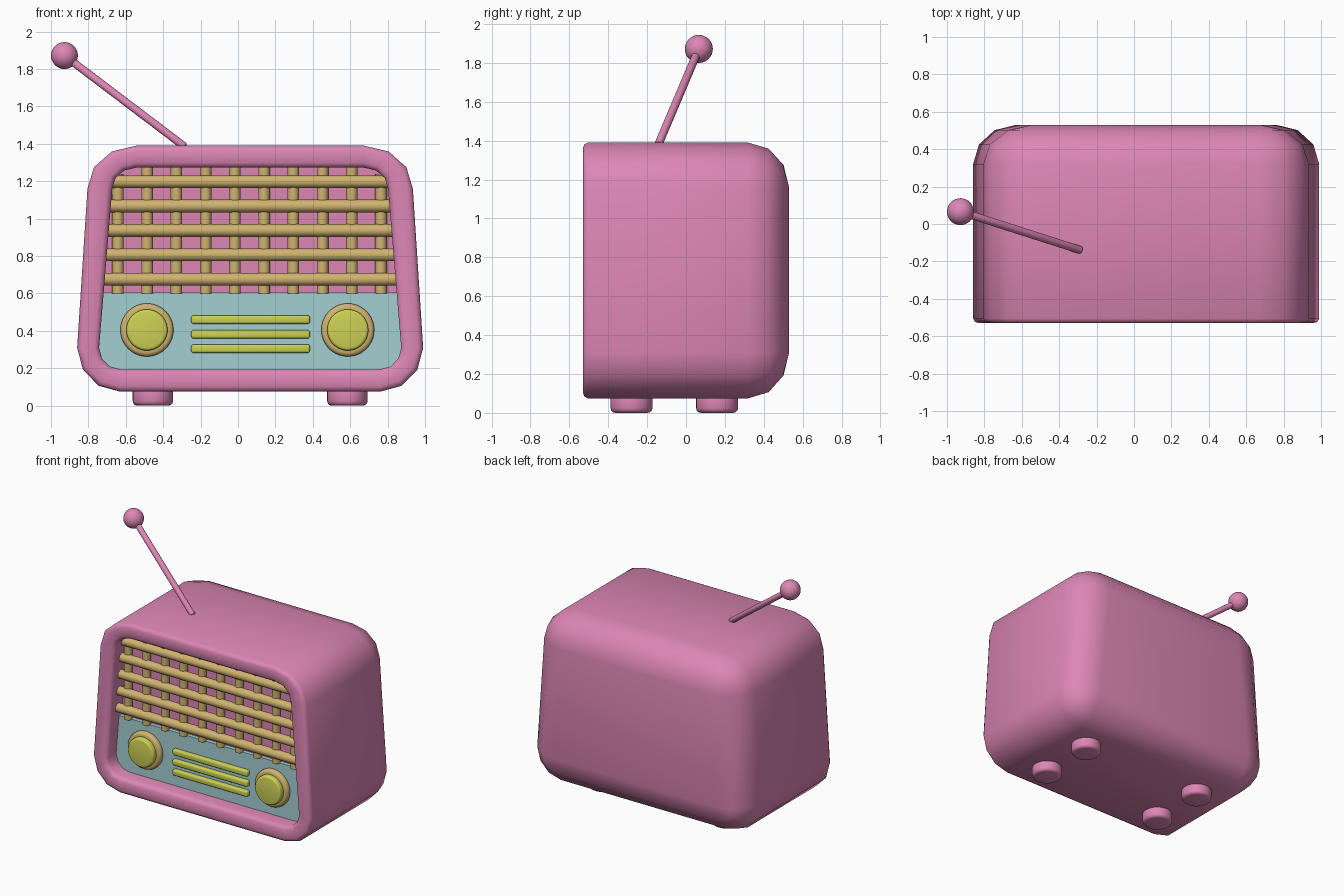
import bpy, bmesh
from math import sin, cos, pi, radians
from mathutils import Vector

if "Cube" in bpy.data.objects:
    bpy.data.objects.remove(bpy.data.objects["Cube"])

CX = 0.065  # cabinet centre line


def material(name, rgb):
    m = bpy.data.materials.new(name)
    m.diffuse_color = (*rgb, 1)
    m.use_nodes = True
    m.node_tree.nodes["Principled BSDF"].inputs["Base Color"].default_value = m.diffuse_color
    return m


PINK = material("pink", (0.72, 0.24, 0.46))
TEAL = material("teal", (0.37, 0.63, 0.65))
TAN = material("tan", (0.63, 0.45, 0.16))
LIME = material("lime", (0.61, 0.64, 0.09))


def finish(ob, mat, name, bevel=0, segments=3, angle=50):
    ob.name = name
    ob.data.materials.append(mat)
    bpy.ops.object.select_all(action='DESELECT')
    bpy.context.view_layer.objects.active = ob
    ob.select_set(True)
    if bevel:
        b = ob.modifiers.new("bevel", 'BEVEL')
        b.width, b.segments = bevel, segments
        b.limit_method, b.angle_limit = 'ANGLE', radians(40)
        bpy.ops.object.modifier_apply(modifier="bevel")
    bpy.ops.object.shade_smooth_by_angle(angle=radians(angle))
    return ob


def rod(name, a, b, r, mat, bevel=0, sides=24):
    a, b = Vector(a), Vector(b)
    d = b - a
    bpy.ops.mesh.primitive_cylinder_add(
        vertices=sides, radius=r, depth=d.length, location=(a + b) / 2,
        rotation=d.to_track_quat('Z', 'Y').to_euler())
    return finish(bpy.context.object, mat, name, bevel)


def loft(name, rings, mat, angle=50):
    bm = bmesh.new()
    loops = [[bm.verts.new(p) for p in ring] for ring in rings]
    n = len(loops[0])
    for p, q in zip(loops, loops[1:]):
        for i in range(n):
            j = (i + 1) % n
            bm.faces.new((p[i], p[j], q[j], q[i]))
    bm.faces.new(loops[0])
    bm.faces.new(loops[-1])
    bmesh.ops.remove_doubles(bm, verts=bm.verts, dist=1e-4)
    bmesh.ops.recalc_face_normals(bm, faces=bm.faces)
    me = bpy.data.meshes.new(name)
    bm.to_mesh(me)
    bm.free()
    ob = bpy.data.objects.new(name, me)
    bpy.context.collection.objects.link(ob)
    return finish(ob, mat, name, angle=angle)


# Tapered outline with three-segment corners; k shrinks the corner radius
CORNERS = [(1, 0.695, 0.31, 0.23, -0.235, (90, 60, 30, 0)),
           (1, 0.61, 1.16, 0.26, 0.23, (0, 30, 60, 90)),
           (-1, 0.61, 1.16, 0.26, 0.23, (90, 60, 30, 0)),
           (-1, 0.695, 0.31, 0.23, -0.235, (0, 30, 60, 90))]


def outline(y, k):
    return [(CX + s * (cx + rx * k * cos(radians(a))), y, cz + rz * k * sin(radians(a)))
            for s, cx, cz, rx, rz, angles in CORNERS for a in angles]


def opening_half(z):
    return 0.808 - (z - 0.31) * 0.0835


# Cabinet: recess, rounded front rim, straight walls, rounded back
front = [(-0.38, 0.49), (-0.50, 0.49), (-0.518, 0.52), (-0.53, 0.60),
         (-0.53, 0.88), (-0.523, 0.96), (-0.505, 1.0)]
back = [(0.32 + 0.21 * sin(t * pi / 6), cos(t * pi / 6)) for t in range(4)]
loft("cabinet", [outline(y, k) for y, k in front + back], PINK)

# Control panel fills the lower part of the recess
top_z = 0.604


def panel(y):
    pts = outline(y, 0.495)
    w = opening_half(top_z) + 0.004
    return pts[:4] + [(CX + w, y, top_z), (CX - w, y, top_z)] + pts[-4:]


loft("control_panel", [panel(-0.37), panel(-0.41)], TEAL, 30)

# Woven speaker grille
for i in range(10):
    x = -0.642 + i * 0.1563
    top = 1.275 if 0 < i < 9 else 1.24
    rod("grille_upright", (x, -0.408, 0.6), (x, -0.408, top), 0.031, TAN, sides=16)
for i in range(5):
    z = 0.676 + i * 0.1305
    w = opening_half(z) + 0.012
    rod("grille_slat", (CX - w, -0.43, z), (CX + w, -0.43, z), 0.034, TAN, sides=16)

# Dials
for x in (-0.487, 0.587):
    rod("dial_ring", (x, -0.39, 0.405), (x, -0.447, 0.405), 0.142, TAN, 0.022, 40)
    rod("dial", (x, -0.39, 0.405), (x, -0.485, 0.405), 0.11, LIME, 0.015, 40)

# Tuning bars
for z in (0.46, 0.382, 0.305):
    bpy.ops.mesh.primitive_cube_add(size=1, location=(CX + 0.002, -0.415, z))
    ob = bpy.context.object
    ob.scale = (0.635, 0.05, 0.045)
    bpy.ops.object.transform_apply(location=False, rotation=False, scale=True)
    finish(ob, LIME, "tuning_bar", 0.012)

# Feet
for x in (CX - 0.52, CX + 0.52):
    for y in (-0.28, 0.16):
        rod("foot", (x, y, 0), (x, y, 0.11), 0.108, PINK, 0.025, 32)

# Antenna
tip = Vector((-0.928, 0.066, 1.872))
base = Vector((-0.285, -0.14, 1.385))
rod("antenna_rod", base, tip, 0.021, PINK, 0.006)
bpy.ops.mesh.primitive_uv_sphere_add(segments=32, ring_count=16, radius=0.072, location=tip)
finish(bpy.context.object, PINK, "antenna_ball")
